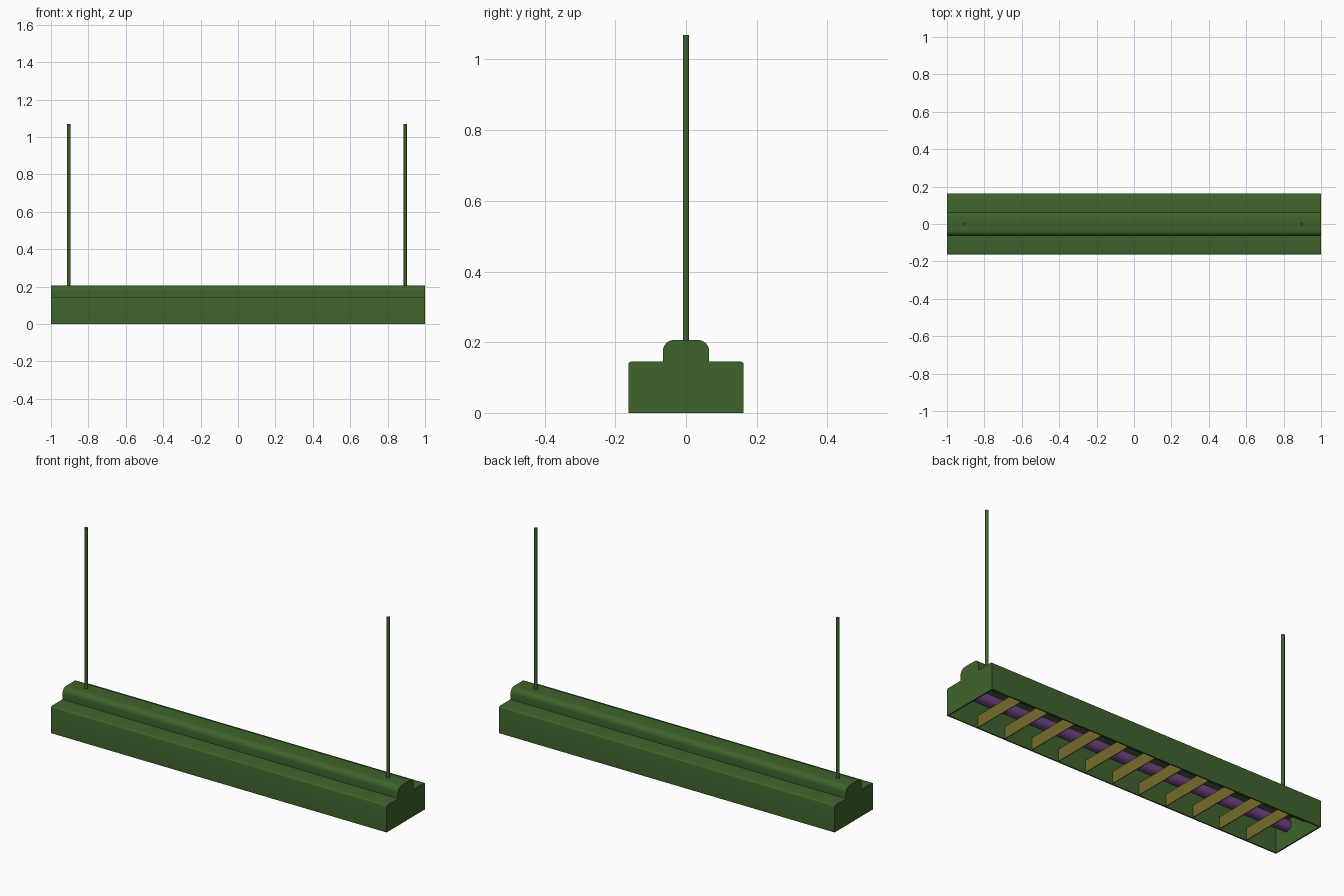
import bpy, bmesh, math
from mathutils import Matrix

if "Cube" in bpy.data.objects:
    bpy.data.objects.remove(bpy.data.objects["Cube"])


def material(name, rgb):
    m = bpy.data.materials.new(name)
    m.diffuse_color = (*rgb, 1)
    m.use_nodes = True
    m.node_tree.nodes["Principled BSDF"].inputs["Base Color"].default_value = m.diffuse_color
    return m


GREEN = material("green_paint", (0.05, 0.125, 0.025))
PURPLE = material("purple_tube", (0.17, 0.06, 0.24))
OLIVE = material("olive_louver", (0.18, 0.15, 0.025))


def make_object(name, bm, mat, smooth=True):
    bmesh.ops.recalc_face_normals(bm, faces=bm.faces)
    me = bpy.data.meshes.new(name)
    bm.to_mesh(me)
    bm.free()
    me.materials.append(mat)
    ob = bpy.data.objects.new(name, me)
    bpy.context.collection.objects.link(ob)
    if smooth:
        bpy.ops.object.select_all(action='DESELECT')
        ob.select_set(True)
        bpy.context.view_layer.objects.active = ob
        bpy.ops.object.shade_smooth_by_angle(angle=math.radians(35))
    return ob


def arc(cy, cz, r, steps):
    # quarter round from +y towards +z
    return [(cy + r * math.cos(math.pi / 2 * i / steps),
             cz + r * math.sin(math.pi / 2 * i / steps)) for i in range(steps + 1)]


def cylinder(name, r, length, centre, axis, mat, sides):
    bm = bmesh.new()
    rot = Matrix.Rotation(math.pi / 2, 4, 'Y') if axis == 'X' else Matrix()
    bmesh.ops.create_cone(bm, cap_ends=True, segments=sides, radius1=r, radius2=r,
                          depth=length, matrix=Matrix.Translation(centre) @ rot)
    return make_object(name, bm, mat)


# Housing: stepped, rounded profile extruded lengthwise
W, H, TOP, RIDGE = 0.163, 0.145, 0.206, 0.065
half = [(W, 0)] + arc(W - 0.008, H - 0.008, 0.008, 4) + [(RIDGE, H)] \
    + arc(RIDGE - 0.03, TOP - 0.03, 0.03, 8)
profile = half + [(-y, z) for y, z in reversed(half)]
bm = bmesh.new()
end = bm.faces.new([bm.verts.new((-1, y, z)) for y, z in profile])
res = bmesh.ops.extrude_face_region(bm, geom=[end], use_keep_orig=True)
bmesh.ops.translate(bm, vec=(2, 0, 0),
                    verts=[v for v in res["geom"] if isinstance(v, bmesh.types.BMVert)])
bmesh.ops.recalc_face_normals(bm, faces=bm.faces)

# Open lamp cavity pushed up from the underside
bottom = next(f for f in bm.faces if all(abs(v.co.z) < 1e-6 for v in f.verts))
bmesh.ops.inset_individual(bm, faces=[bottom], thickness=0.007, use_even_offset=True)
cavity = bmesh.ops.extrude_discrete_faces(bm, faces=[bottom])["faces"][0]
bmesh.ops.translate(bm, vec=(0, 0, H - 0.008), verts=list(cavity.verts))
make_object("housing", bm, GREEN)

# Pair of lamp tubes
for side, y in (("front", -0.065), ("back", 0.065)):
    cylinder(f"lamp_tube_{side}", 0.03, 1.97, (0, y, 0.1), 'X', PURPLE, 24)

# Cross louvers
for i in range(11):
    bm = bmesh.new()
    x = -0.816 + i * 0.1632
    bmesh.ops.create_cube(bm, size=1, matrix=Matrix.Translation((x, 0, 0.034))
                          @ Matrix.Diagonal((0.004, 0.31, 0.064, 1)))
    make_object(f"louver_{i + 1}", bm, OLIVE, smooth=False)

# Hanging rods
for side, x in (("left", -0.905), ("right", 0.895)):
    cylinder(f"hanging_rod_{side}", 0.009, 0.875, (x, 0, 0.6325), 'Z', GREEN, 16)
